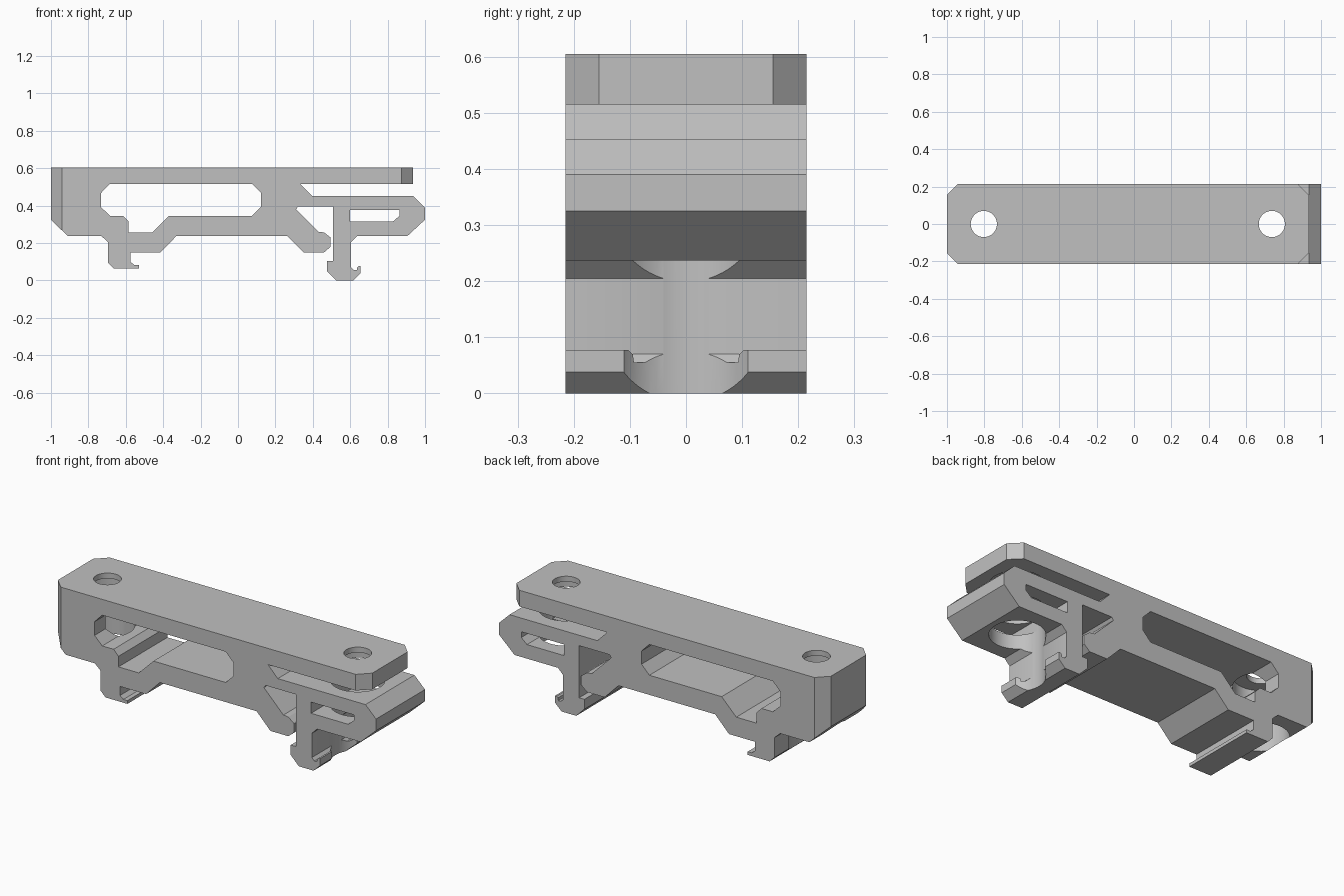
import bpy, bmesh, math
from mathutils import Vector

if "Cube" in bpy.data.objects:
    bpy.data.objects.remove(bpy.data.objects["Cube"])

HALF = 0.215      # half of the extrusion width
CHAMFER = 0.06

grey = bpy.data.materials.new("plain grey")
grey.use_nodes = True
colour = (0.53, 0.53, 0.53, 1)
grey.diffuse_color = colour
grey.node_tree.nodes["Principled BSDF"].inputs["Base Color"].default_value = colour


def prism(name, points, direction):
    """Extrude a closed polygon of 3D points along a direction."""
    bm = bmesh.new()
    face = bm.faces.new([bm.verts.new(p) for p in points])
    extruded = bmesh.ops.extrude_face_region(bm, geom=[face])["geom"]
    moved = [v for v in extruded if isinstance(v, bmesh.types.BMVert)]
    bmesh.ops.translate(bm, verts=moved, vec=Vector(direction))
    bmesh.ops.recalc_face_normals(bm, faces=bm.faces)
    mesh = bpy.data.meshes.new(name)
    bm.to_mesh(mesh)
    bm.free()
    mesh.materials.append(grey)
    obj = bpy.data.objects.new(name, mesh)
    bpy.context.collection.objects.link(obj)
    return obj


def side_profile(name, xz, half):
    return prism(name, [(x, -half, z) for x, z in xz], (0, 2 * half, 0))


def plan_profile(name, xy, low, high):
    return prism(name, [(x, y, low) for x, y in xy], (0, 0, high - low))


def bore(name, x, radius, low, high):
    ring = [math.tau * i / 64 for i in range(64)]
    return plan_profile(name, [(x + radius * math.cos(a), radius * math.sin(a))
                               for a in ring], low, high)


def cut(target, cutter):
    cutter.hide_render = True
    mod = target.modifiers.new("cut", "BOOLEAN")
    mod.operation, mod.solver, mod.object = "DIFFERENCE", "EXACT", cutter
    bpy.context.view_layer.objects.active = target
    bpy.ops.object.modifier_apply(modifier=mod.name)
    bpy.data.objects.remove(cutter)


# Outline: top plate, spring arm, stem with hook, fixed jaw, left hook
outline = [
    (-1, .605), (.935, .605), (.935, .515), (.335, .515), (.395, .453),
    (.935, .453), (1, .39), (1, .325), (.905, .237), (.637, .237),
    (.605, .205), (.605, .07), (.62, .055), (.635, .055), (.637, .07),
    (.645, .077), (.655, .077), (.655, .038), (.615, 0), (.525, 0),
    (.475, .05), (.475, .105), (.507, .105), (.507, .395), (.32, .395),
    (.31, .38), (.43, .26), (.46, .257), (.495, .23), (.495, .18),
    (.46, .15), (.35, .15), (.265, .237), (-.33, .237), (-.415, .15),
    (-.575, .15), (-.575, .1), (-.555, .083), (-.53, .083), (-.53, .065),
    (-.665, .065), (-.695, .095), (-.695, .205), (-.73, .237),
    (-.91, .237), (-1, .325)]
clip = side_profile("rail_clip_body", outline, HALF)

# Large window and the slot in the spring arm
window = [(-.685, .517), (.075, .517), (.123, .468), (.123, .395), (.075, .346),
          (-.37, .346), (-.46, .256), (-.585, .256), (-.585, .315),
          (-.615, .346), (-.685, .346), (-.732, .392), (-.732, .468)]
arm_slot = [(.6, .377), (.863, .377), (.863, .345), (.828, .315), (.6, .315)]
cut(clip, side_profile("window_cutter", window, .4))
cut(clip, side_profile("arm_slot_cutter", arm_slot, .4))

# Corner chamfers: full height on the left end, plate only on the right end
for end, way, low in ((-1, -1, -.1), (.935, 1, .484)):
    for side in (-1, 1):
        reach = .04
        corner = [(end - way * (CHAMFER + reach), side * (HALF + reach)),
                  (end + way * reach, side * (HALF - CHAMFER - reach)),
                  (end + way * reach, side * (HALF + reach))]
        cut(clip, plan_profile("chamfer_cutter", corner, low, .7))

# Screw holes with wide bores from below
for x in (-.803, .737):
    cut(clip, bore("bore_cutter", x, .138, -.1, .575))
    cut(clip, bore("hole_cutter", x, .07, .4, .7))

bpy.ops.object.select_all(action="DESELECT")
clip.select_set(True)
bpy.context.view_layer.objects.active = clip
bpy.ops.object.shade_smooth_by_angle(angle=math.radians(20))
